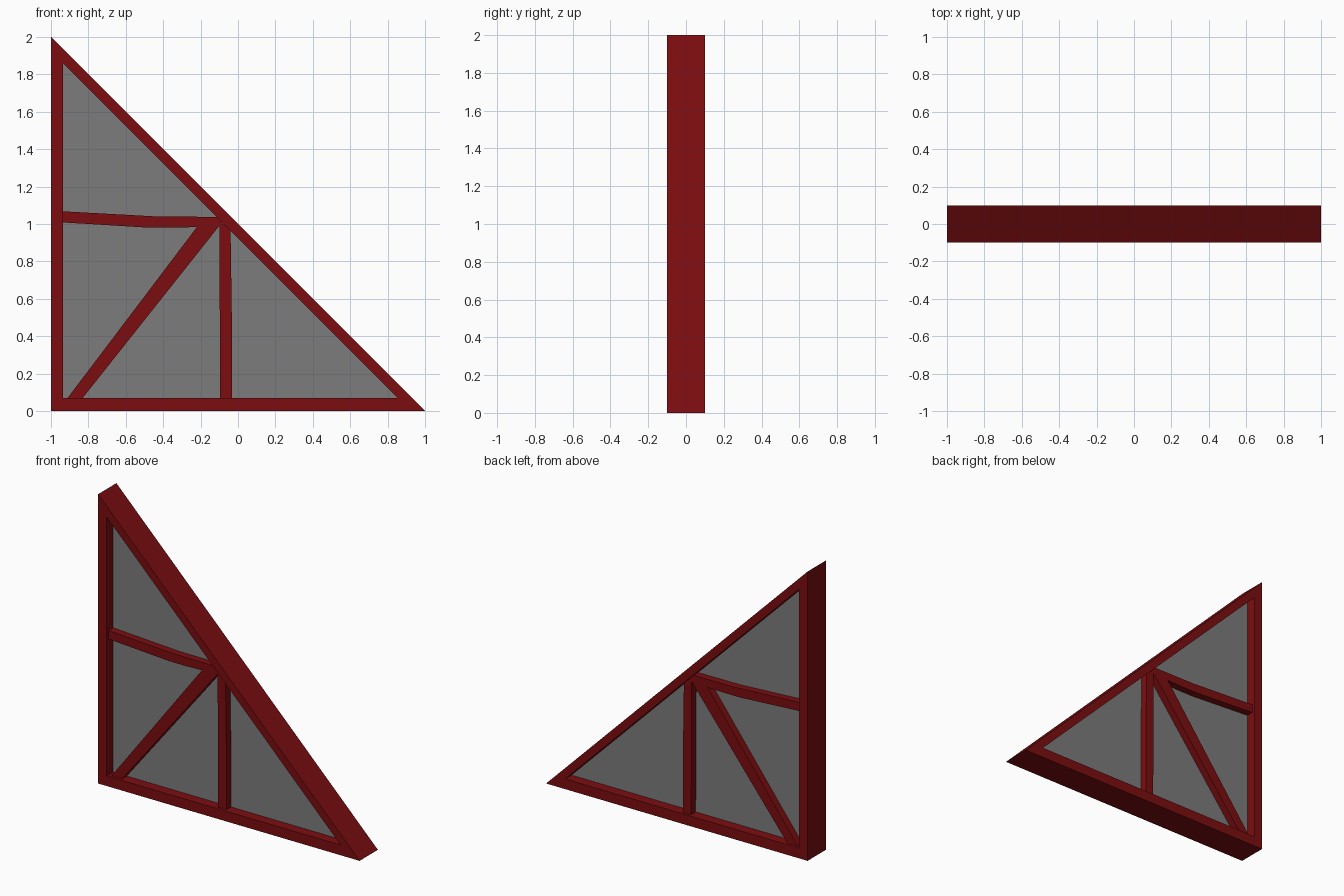
import bpy
import bmesh

cube = bpy.data.objects.get("Cube")
if cube:
    bpy.data.objects.remove(cube, do_unlink=True)


def make_material(name, color):
    mat = bpy.data.materials.new(name)
    mat.use_nodes = True
    mat.diffuse_color = color
    mat.node_tree.nodes["Principled BSDF"].inputs["Base Color"].default_value = color
    return mat


red = make_material("dark red paint", (0.2, 0.004, 0.005, 1))
grey = make_material("grey panel", (0.2, 0.2, 0.2, 1))


def finish(name, bm, mat):
    bmesh.ops.recalc_face_normals(bm, faces=bm.faces)
    mesh = bpy.data.meshes.new(name)
    bm.to_mesh(mesh)
    bm.free()
    mesh.materials.append(mat)
    obj = bpy.data.objects.new(name, mesh)
    bpy.context.collection.objects.link(obj)
    return obj


def extrude_faces(bm, half):
    """Thicken flat faces lying at y = -half through to y = +half."""
    result = bmesh.ops.extrude_face_region(bm, geom=bm.faces[:], use_keep_orig=True)
    moved = [g for g in result["geom"] if isinstance(g, bmesh.types.BMVert)]
    bmesh.ops.translate(bm, verts=moved, vec=(0, 2 * half, 0))


def prism(name, outline, half, mat):
    bm = bmesh.new()
    bm.faces.new([bm.verts.new((x, -half, z)) for x, z in outline])
    extrude_faces(bm, half)
    return finish(name, bm, mat)


def triangular_ring(name, outer, inner, half, mat):
    bm = bmesh.new()
    o = [bm.verts.new((x, -half, z)) for x, z in outer]
    i = [bm.verts.new((x, -half, z)) for x, z in inner]
    for a in range(len(o)):
        b = (a + 1) % len(o)
        bm.faces.new((o[a], o[b], i[b], i[a]))
    extrude_faces(bm, half)
    return finish(name, bm, mat)


outer = [(-1, 0), (1, 0), (-1, 2)]
inner = [(-0.935, 0.07), (0.855, 0.07), (-0.935, 1.86)]

# Outer frame and the recessed infill
triangular_ring("outer_frame", outer, inner, 0.1, red)
prism("infill_panel", [(-0.96, 0.04), (0.9, 0.04), (-0.96, 1.9)], 0.03, grey)

# Inner timbers, slightly shallower than the frame
BAR = 0.08
prism("upright_bar",
      [(-0.095, 0.04), (-0.033, 0.04), (-0.033, 0.5), (-0.04, 0.98), (-0.1, 1.01)],
      BAR, red)
prism("diagonal_brace",
      [(-0.93, 0.045), (-0.85, 0.045), (-0.1, 0.99), (-0.12, 1.01), (-0.2, 1.01)],
      BAR, red)
prism("bent_crossbar",
      [(-0.96, 1.01), (-0.47, 0.98), (-0.35, 0.98), (-0.08, 0.988),
       (-0.09, 1.038), (-0.43, 1.04), (-0.96, 1.069)],
      BAR, red)
